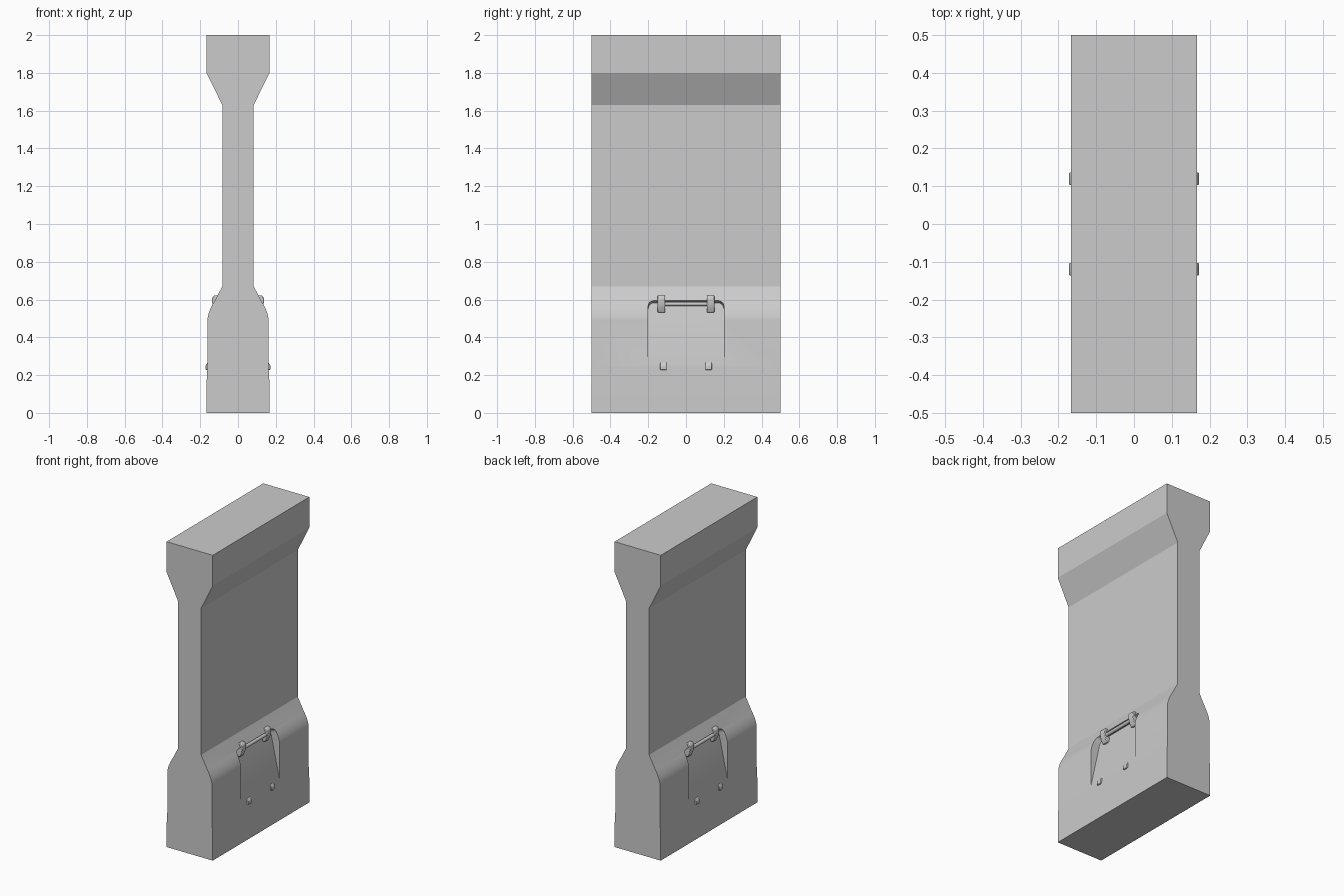
import bpy, bmesh, math

if "Cube" in bpy.data.objects:
    bpy.data.objects.remove(bpy.data.objects["Cube"])

concrete = bpy.data.materials.new("light_grey_concrete")
concrete.use_nodes = True
concrete.diffuse_color = (0.6, 0.6, 0.6, 1)
concrete.node_tree.nodes["Principled BSDF"].inputs["Base Color"].default_value = (0.6, 0.6, 0.6, 1)


def loft(name, start, end):
    """Closed solid between two matching outlines."""
    bm = bmesh.new()
    a = [bm.verts.new(p) for p in start]
    b = [bm.verts.new(p) for p in end]
    bm.faces.new(a)
    bm.faces.new(b[::-1])
    for i in range(len(a)):
        j = (i + 1) % len(a)
        bm.faces.new((a[i], b[i], b[j], a[j]))
    bmesh.ops.recalc_face_normals(bm, faces=bm.faces)
    mesh = bpy.data.meshes.new(name)
    bm.to_mesh(mesh)
    bm.free()
    mesh.materials.append(concrete)
    ob = bpy.data.objects.new(name, mesh)
    bpy.context.collection.objects.link(ob)
    return ob


def extrude_y(name, profile, y0, y1):
    return loft(name, [(x, y0, z) for x, z in profile], [(x, y1, z) for x, z in profile])


def smooth(ob, degrees):
    bpy.ops.object.select_all(action='DESELECT')
    ob.select_set(True)
    bpy.context.view_layer.objects.active = ob
    bpy.ops.object.shade_smooth_by_angle(angle=math.radians(degrees))


def bevel(ob, width):
    mod = ob.modifiers.new("rounded_edges", 'BEVEL')
    mod.width = width
    mod.segments = 2


# Barrier wall with a rounded shoulder on the foot
half = [(0.167, 0), (0.167, 0.15), (0.162, 0.24), (0.162, 0.49)]
p0, p1, p2 = (0.162, 0.49), (0.160, 0.535), (0.125, 0.59)
for i in range(1, 9):
    t = i / 8
    half.append(tuple((1 - t) ** 2 * a + 2 * t * (1 - t) * b + t * t * c
                      for a, b, c in zip(p0, p1, p2)))
half += [(0.083, 0.67), (0.083, 1.63), (0.167, 1.8), (0.167, 2)]
wall = extrude_y("barrier_wall", half + [(-x, z) for x, z in reversed(half)], -0.5, 0.5)


def pocket_outline(top, side, x_at):
    """Rounded-top outline of the pocket, with depth following x_at."""
    r = 0.03
    pts = [(-side, 0.24), (side, 0.24)]
    for centre, begin in ((side - r, 0), (r - side, 90)):
        for k in range(7):
            a = math.radians(begin + 15 * k)
            pts.append((centre + r * math.cos(a), top - r + r * math.sin(a)))
    return [(x_at(z), y, z) for y, z in pts]


for s, label in ((1, "left"), (-1, "right")):
    # Sloping pocket cut into the foot
    cutter = loft(label + "_pocket_cutter",
                  pocket_outline(0.582, 0.2, lambda z: s * (0.164 - 0.22 * (z - 0.25))),
                  pocket_outline(0.612, 0.2, lambda z: s * 0.17))
    cutter.hide_render = True
    cutter.hide_set(True)
    cutter.display_type = 'WIRE'
    cut = wall.modifiers.new(label + "_pocket", 'BOOLEAN')
    cut.object = cutter
    cut.operation = 'DIFFERENCE'
    cut.solver = 'EXACT'

    # Lifting rod across the top of the pocket
    bpy.ops.mesh.primitive_cylinder_add(vertices=16, radius=0.011, depth=0.3,
                                        location=(s * 0.118, 0, 0.577),
                                        rotation=(math.pi / 2, 0, 0))
    rod = bpy.context.object
    rod.name = label + "_rod"
    rod.data.materials.append(concrete)
    smooth(rod, 40)

    # Rod clips above and small catches below
    clip = [(0.09, 0.535), (0.117, 0.53), (0.13, 0.555), (0.138, 0.59),
            (0.136, 0.61), (0.126, 0.622), (0.105, 0.62)]
    catch = [(0.15, 0.225), (0.172, 0.228), (0.172, 0.25), (0.160, 0.268), (0.15, 0.268)]
    for end, y in (("back", 0.13), ("front", -0.13)):
        ob = extrude_y(f"{label}_{end}_clip", [(s * x, z) for x, z in clip], y - 0.02, y + 0.02)
        bevel(ob, 0.004)
        smooth(ob, 35)
        yc = y * 0.92
        ob = extrude_y(f"{label}_{end}_catch", [(s * x, z) for x, z in catch], yc - 0.017, yc + 0.017)
        bevel(ob, 0.003)
        smooth(ob, 35)

# Bake the pockets into the wall, then shade it
depsgraph = bpy.context.evaluated_depsgraph_get()
carved = bpy.data.meshes.new_from_object(wall.evaluated_get(depsgraph))
wall.modifiers.clear()
wall.data = carved
for ob in [o for o in bpy.data.objects if o.name.endswith("_pocket_cutter")]:
    bpy.data.objects.remove(ob)
smooth(wall, 20)
